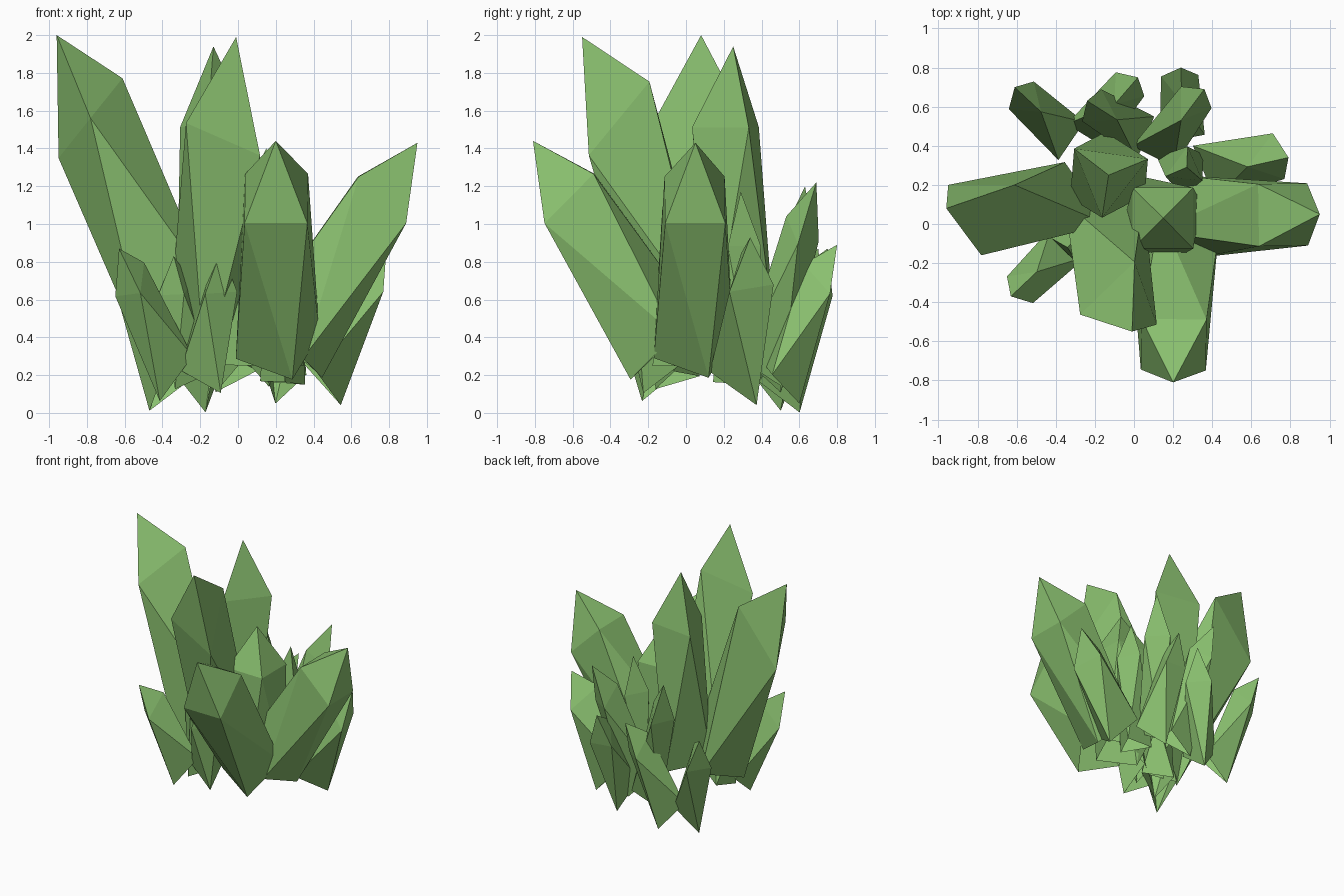
import bpy, bmesh, math
from mathutils import Vector

if "Cube" in bpy.data.objects:
    bpy.data.objects.remove(bpy.data.objects["Cube"])

green = bpy.data.materials.new("crystal_green")
green.diffuse_color = (0.255, 0.53, 0.16, 1)
green.use_nodes = True
green.node_tree.nodes["Principled BSDF"].inputs["Base Color"].default_value = green.diffuse_color

SHOULDER = 0.72   # where the pointed tip begins


def crystal(name, base, tip, radius, sides, roll, stretch=1.26, flare=1.0):
    """Leaning open prism with a twisted base ring and a pointed tip.
    stretch slants the rings, flare widens the base."""
    b, t = Vector(base), Vector(tip)
    b.z /= stretch
    t.z /= stretch
    axis = (t - b).normalized()
    lean = Vector((axis.x, axis.y, 0))
    lean = lean.normalized() if lean.length > 1e-4 else Vector((1, 0, 0))
    v = (lean - axis * lean.dot(axis)).normalized()
    w = axis.cross(v)
    bm = bmesh.new()

    def add(p):
        return bm.verts.new((p.x, p.y, max(0, p.z * stretch)))

    def ring(c, r, start):
        out = []
        for i in range(sides):
            a = start + i * math.tau / sides
            out.append(add(c + (v * math.cos(a) + w * math.sin(a)) * r))
        return out

    roll = math.radians(roll)
    twist = math.radians(-50 if sides == 3 else -25)
    low = ring(b, radius * flare, roll + twist)
    high = ring(b.lerp(t, SHOULDER), radius, roll)
    top = add(t)
    for i in range(sides):
        j = (i + 1) % sides
        bm.faces.new((low[i], low[j], high[i]))
        bm.faces.new((low[j], high[j], high[i]))
        bm.faces.new((high[i], high[j], top))
    me = bpy.data.meshes.new(name)
    bm.to_mesh(me)
    bm.free()
    me.materials.append(green)
    bpy.context.collection.objects.link(bpy.data.objects.new(name, me))


# tall three-sided crystals
crystal("tall_left_crystal", (-.32, .08, .43), (-.96, .08, 2.0), .24, 3, -30, 1.75)
crystal("tall_front_crystal", (-.16, .02, .42), (-.01, -.55, 1.99), .235, 3, 34, 1.75)
crystal("tall_centre_crystal", (-.14, .25, .41), (-.13, .25, 1.94), .22, 3, 22)

# medium crystals
crystal("front_crystal", (.21, -.12, .35), (.20, -.81, 1.44), .235, 4, 45)
crystal("right_crystal", (.28, .04, .35), (.95, .05, 1.43), .225, 4, 45)
crystal("middle_crystal", (.14, .03, .25), (.15, .03, 1.40), .22, 4, 45)
crystal("back_right_crystal", (.42, .30, .19), (.79, .34, .93), .14, 3, 70, 1.5, 1.25)

# small three-sided crystals round the back and left
small = [
    ("back_tip", (.23, .49, .17), (.24, .80, .89)),
    ("back_leaning", (.12, .40, .25), (.36, .69, 1.22)),
    ("back_crossing", (-.22, .50, .13), (.02, .75, .87)),
    ("back_upright", (.0, .46, .20), (-.24, .63, 1.20)),
    ("back_left", (-.37, .45, .14), (-.61, .70, .87)),
    ("front_left", (-.36, -.14, .20), (-.63, -.37, .87)),
    ("left_upright", (-.26, -.05, .18), (-.34, -.12, .83)),
    ("low_front", (-.17, -.13, .20), (-.09, -.32, .86)),
    ("inner_back", (.24, .28, .16), (.27, .29, 1.17)),
]
for name, base, tip in small:
    crystal(name + "_crystal", base, tip, .11, 3, 65, 1.6, 1.25)
